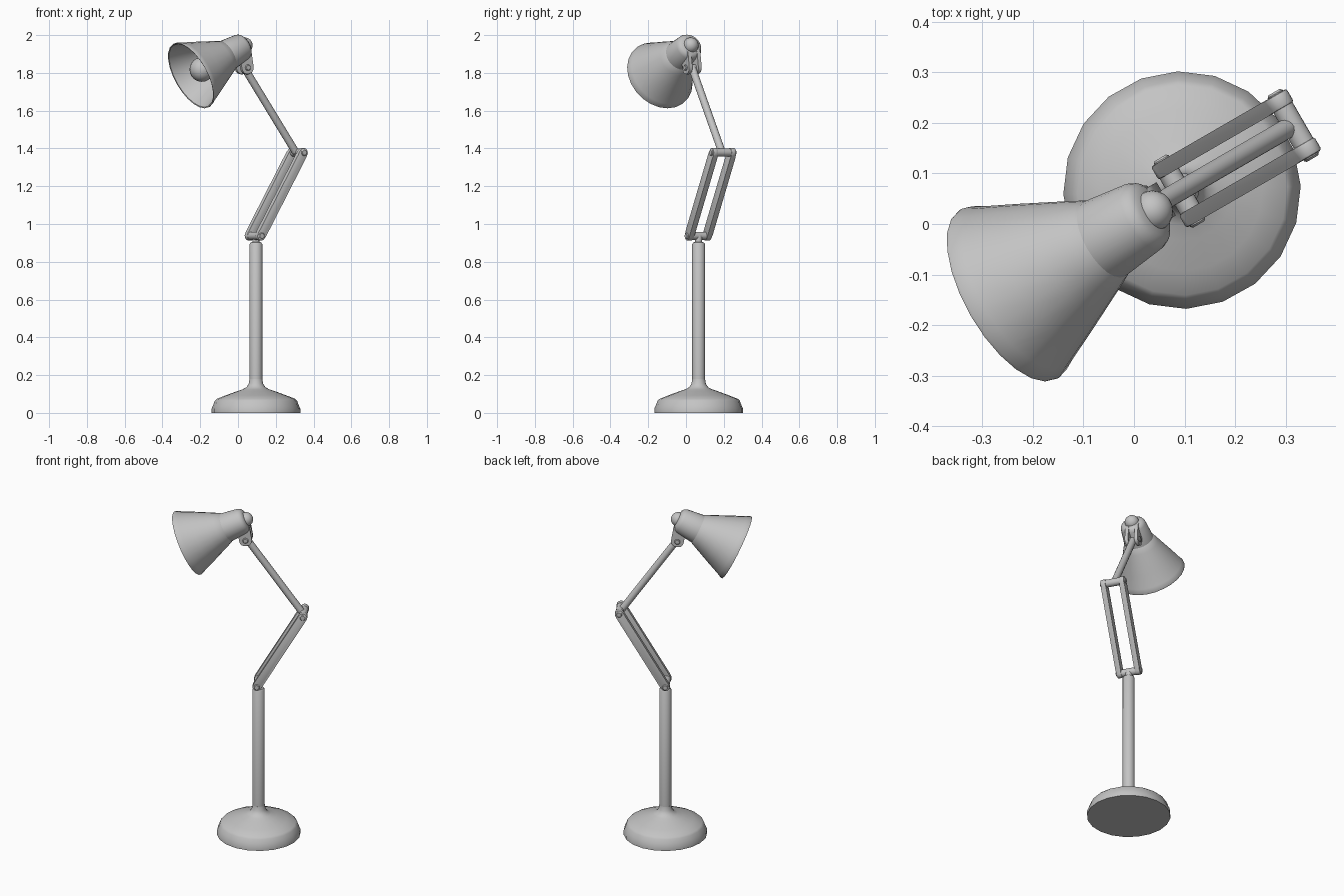
import bpy, bmesh, math
from mathutils import Vector, Matrix

if "Cube" in bpy.data.objects:
    bpy.data.objects.remove(bpy.data.objects["Cube"])

grey = bpy.data.materials.new("lamp_grey")
grey.diffuse_color = (0.55, 0.55, 0.55, 1)
grey.use_nodes = True
grey.node_tree.nodes["Principled BSDF"].inputs["Base Color"].default_value = grey.diffuse_color

# Key points: the arm folds in a vertical plane turned 30 degrees from x
N = Vector((0.5, -0.866, 0)).normalized()        # hinge direction
FOOT = Vector((0.095, 0.067, 0))
ELBOW_LOW = Vector((0.09, 0.065, 0.937))
ELBOW_HIGH = Vector((0.315, 0.195, 1.378))
HEAD_JOINT = Vector((0.033, 0.032, 1.828))
RIM = Vector((-0.25, -0.14, 1.785))
BACK = Vector((0.778, 0.449, 0.438)).normalized()  # rim towards knob


def finish(name, bm, angle=35):
    bmesh.ops.remove_doubles(bm, verts=bm.verts, dist=1e-5)
    bmesh.ops.recalc_face_normals(bm, faces=bm.faces)
    mesh = bpy.data.meshes.new(name)
    bm.to_mesh(mesh)
    bm.free()
    mesh.materials.append(grey)
    ob = bpy.data.objects.new(name, mesh)
    bpy.context.collection.objects.link(ob)
    bpy.ops.object.select_all(action='DESELECT')
    ob.select_set(True)
    bpy.context.view_layer.objects.active = ob
    bpy.ops.object.shade_smooth_by_angle(angle=math.radians(angle))
    return ob


def lathe(name, profile, origin, axis=(0, 0, 1), sides=20, turn=0.0, closed=False, angle=35):
    """Spin (radius, height) points about an axis through origin."""
    rot = Vector((0, 0, 1)).rotation_difference(Vector(axis)).to_matrix()
    bm = bmesh.new()
    rings = []
    for r, h in profile:
        ring = []
        for i in range(sides):
            a = turn + math.tau * i / sides
            ring.append(bm.verts.new(origin + rot @ Vector((r * math.cos(a), r * math.sin(a), h))))
        rings.append(ring)
    pairs = list(zip(rings, rings[1:]))
    if closed:
        pairs.append((rings[-1], rings[0]))
    for low, high in pairs:
        for i in range(sides):
            j = (i + 1) % sides
            bm.faces.new((low[i], low[j], high[j], high[i]))
    if not closed:
        bm.faces.new(rings[0][::-1])
        bm.faces.new(rings[-1])
    return finish(name, bm, angle)


def rod(name, a, b, r, bevel=0.004, sides=16):
    length = (b - a).length
    profile = [(r - bevel, 0), (r, bevel), (r, length - bevel), (r - bevel, length)]
    return lathe(name, profile, a, (b - a).normalized(), sides)


def ball(name, centre, r):
    bm = bmesh.new()
    bmesh.ops.create_uvsphere(bm, u_segments=20, v_segments=12, radius=r,
                              matrix=Matrix.Translation(centre))
    return finish(name, bm, 60)


def strap(name, a, b, half_width, thick):
    """Flat link with round ends, lying square to the hinge direction."""
    u = (b - a).normalized()
    w = N.cross(u)
    bm = bmesh.new()
    outline = []
    for centre, start in ((b, -90), (a, 90)):
        for i in range(9):
            t = math.radians(start + i * 22.5)
            p = centre + half_width * (u * math.cos(t) + w * math.sin(t)) - N * thick / 2
            outline.append(bm.verts.new(p))
    face = bm.faces.new(outline)
    top = bmesh.ops.extrude_face_region(bm, geom=[face])["geom"]
    bmesh.ops.translate(bm, vec=N * thick, verts=[v for v in top if isinstance(v, bmesh.types.BMVert)])
    rims = [e for e in bm.edges if abs((e.verts[0].co - e.verts[1].co).dot(N)) < 1e-5]
    bmesh.ops.bevel(bm, geom=rims, offset=0.005, segments=2, affect='EDGES', profile=0.5)
    return finish(name, bm)


# Stand: weighted foot and pole
lathe("foot", [(0.235, 0), (0.235, 0.022), (0.227, 0.04), (0.218, 0.064), (0.208, 0.074),
               (0.16, 0.093), (0.10, 0.115), (0.07, 0.125), (0.05, 0.136), (0.038, 0.155),
               (0.034, 0.18)], FOOT, turn=math.radians(2), angle=40)
lathe("pole", [(0.034, 0.14), (0.034, 0.893), (0.028, 0.902), (0.019, 0.905), (0.019, 0.94)], FOOT)

# Lower arm: twin links between two cross pins
for side, label in ((-1, "back"), (1, "front")):
    off = N * 0.055 * side
    strap("lower_link_" + label, ELBOW_LOW + off, ELBOW_HIGH + off, 0.025, 0.03)
for label, p in (("low", ELBOW_LOW), ("high", ELBOW_HIGH)):
    rod("cross_bar_" + label, p - N * 0.05, p + N * 0.05, 0.022)
    rod("hinge_pin_" + label, p - N * 0.076, p + N * 0.076, 0.017)

# Upper arm and head hinge
rod("upper_arm", ELBOW_HIGH - Vector((0.008, 0.004, 0)), HEAD_JOINT, 0.02)
for side, label in ((-1, "back"), (1, "front")):
    p = HEAD_JOINT + N * 0.028 * side
    strap("hinge_cheek_" + label, p, p + Vector((-0.01, -0.006, 0.07)), 0.036, 0.02)
rod("head_hinge_pin", HEAD_JOINT - N * 0.045, HEAD_JOINT + N * 0.045, 0.016)

# Head: thin shade, collar, knob and bulb share one axis
lathe("shade", [(0.192, 0), (0.193, 0.006), (0.181, 0.03), (0.151, 0.1), (0.122, 0.165),
                (0.102, 0.21), (0.088, 0.24), (0.078, 0.25), (0.078, 0.24), (0.096, 0.205),
                (0.145, 0.1), (0.175, 0.03), (0.186, 0.002)],
      RIM, BACK, 24, closed=True, angle=40)
lathe("collar", [(0.076, 0.232), (0.085, 0.236), (0.084, 0.25), (0.073, 0.345),
                 (0.066, 0.36), (0.054, 0.369), (0.03, 0.373)], RIM, BACK, 24, angle=40)
ball("knob", RIM + BACK * 0.368, 0.041)
ball("bulb", RIM + BACK * 0.075, 0.065)
lathe("bulb_neck", [(0.055, 0.105), (0.04, 0.14), (0.034, 0.17), (0.034, 0.24)], RIM, BACK)
